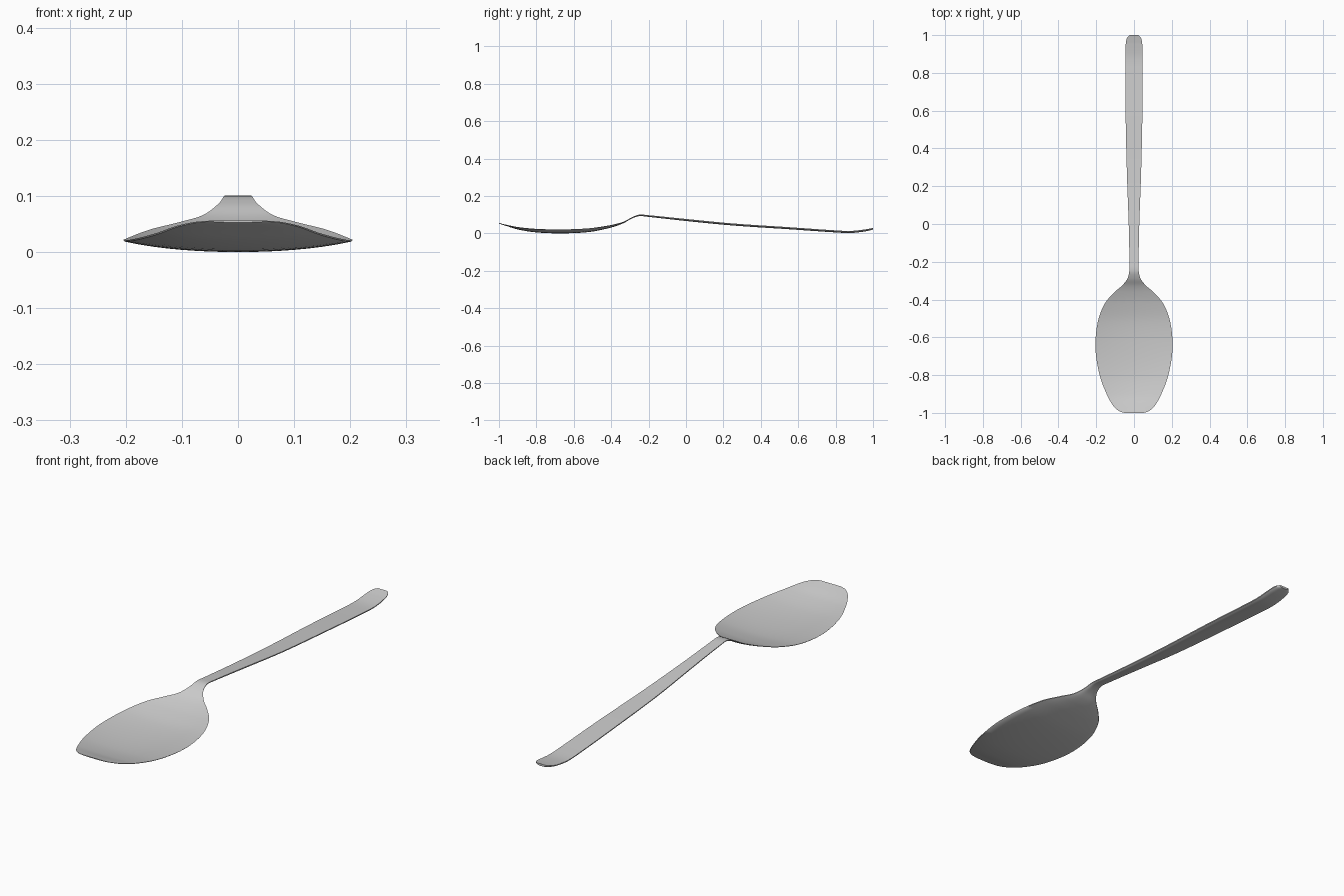
import bpy, bmesh

if "Cube" in bpy.data.objects:
    bpy.data.objects.remove(bpy.data.objects["Cube"])

# Stations along the spoon: y, half width, rim height, hollow depth, thickness
STATIONS = [
    (-1.000, 0.050, 0.056, 0.000, 0.003),
    (-0.993, 0.075, 0.054, 0.000, 0.004),
    (-0.965, 0.108, 0.047, 0.001, 0.005),
    (-0.900, 0.145, 0.034, 0.007, 0.006),
    (-0.800, 0.182, 0.024, 0.013, 0.006),
    (-0.660, 0.204, 0.021, 0.015, 0.006),
    (-0.520, 0.192, 0.027, 0.014, 0.006),
    (-0.420, 0.154, 0.041, 0.009, 0.006),
    (-0.360, 0.102, 0.054, 0.004, 0.006),
    (-0.325, 0.062, 0.066, 0.001, 0.006),
    (-0.290, 0.035, 0.086, 0.000, 0.007),
    (-0.250, 0.025, 0.100, 0.000, 0.008),
    (-0.200, 0.024, 0.097, 0.000, 0.009),
    (0.000, 0.028, 0.077, 0.000, 0.011),
    (0.250, 0.037, 0.053, 0.000, 0.011),
    (0.550, 0.044, 0.033, 0.000, 0.011),
    (0.800, 0.046, 0.016, 0.000, 0.011),
    (0.880, 0.046, 0.013, 0.000, 0.011),
    (0.950, 0.044, 0.020, 0.000, 0.011),
    (0.985, 0.037, 0.026, 0.000, 0.010),
    (1.000, 0.022, 0.029, 0.000, 0.009),
]
STEPS, COLS = 5, 16


def spline(a, b, c, d, t):
    """Catmull-Rom through stations, using y as parameter."""
    h = c[0] - b[0]
    out = [b[0] + h * t]
    for i in range(1, 5):
        m0 = (c[i] - a[i]) / (c[0] - a[0]) * h
        m1 = (d[i] - b[i]) / (d[0] - b[0]) * h
        out.append((2*t**3 - 3*t**2 + 1) * b[i] + (t**3 - 2*t**2 + t) * m0
                   + (3*t**2 - 2*t**3) * c[i] + (t**3 - t**2) * m1)
    return out


rows = []
last = len(STATIONS) - 1
for k in range(last):
    quad = [STATIONS[min(max(k + o, 0), last)] for o in (-1, 0, 1, 2)]
    rows += [spline(*quad, s / STEPS) for s in range(STEPS)]
rows.append(STATIONS[-1])

# One closed cross-section per row: top left to right, then underside back
bm = bmesh.new()
us = [-1 + 2 * i / COLS for i in range(COLS + 1)]
rings = []
for y, w, rim, depth, thick in rows:
    def top(u):
        return rim - max(depth, 0) * (1 - u * u)
    ring = [bm.verts.new((w * u, y, top(u))) for u in us]
    ring += [bm.verts.new((w * u * 0.99, y, top(u) - thick * (1 - 0.6 * u**4)))
             for u in reversed(us)]
    rings.append(ring)
n = len(rings[0])
for r0, r1 in zip(rings, rings[1:]):
    for i in range(n):
        j = (i + 1) % n
        bm.faces.new((r0[i], r0[j], r1[j], r1[i]))
bm.faces.new(rings[0])
bm.faces.new(rings[-1])
bmesh.ops.recalc_face_normals(bm, faces=bm.faces)

# Stand the spoon on the ground
low = min(v.co.z for v in bm.verts)
bmesh.ops.translate(bm, verts=bm.verts, vec=(0, 0, -low))
mesh = bpy.data.meshes.new("spoon")
bm.to_mesh(mesh)
bm.free()
spoon = bpy.data.objects.new("spoon", mesh)
bpy.context.collection.objects.link(spoon)
bpy.context.view_layer.objects.active = spoon
spoon.select_set(True)
bpy.ops.object.shade_smooth_by_angle(angle=0.7)
